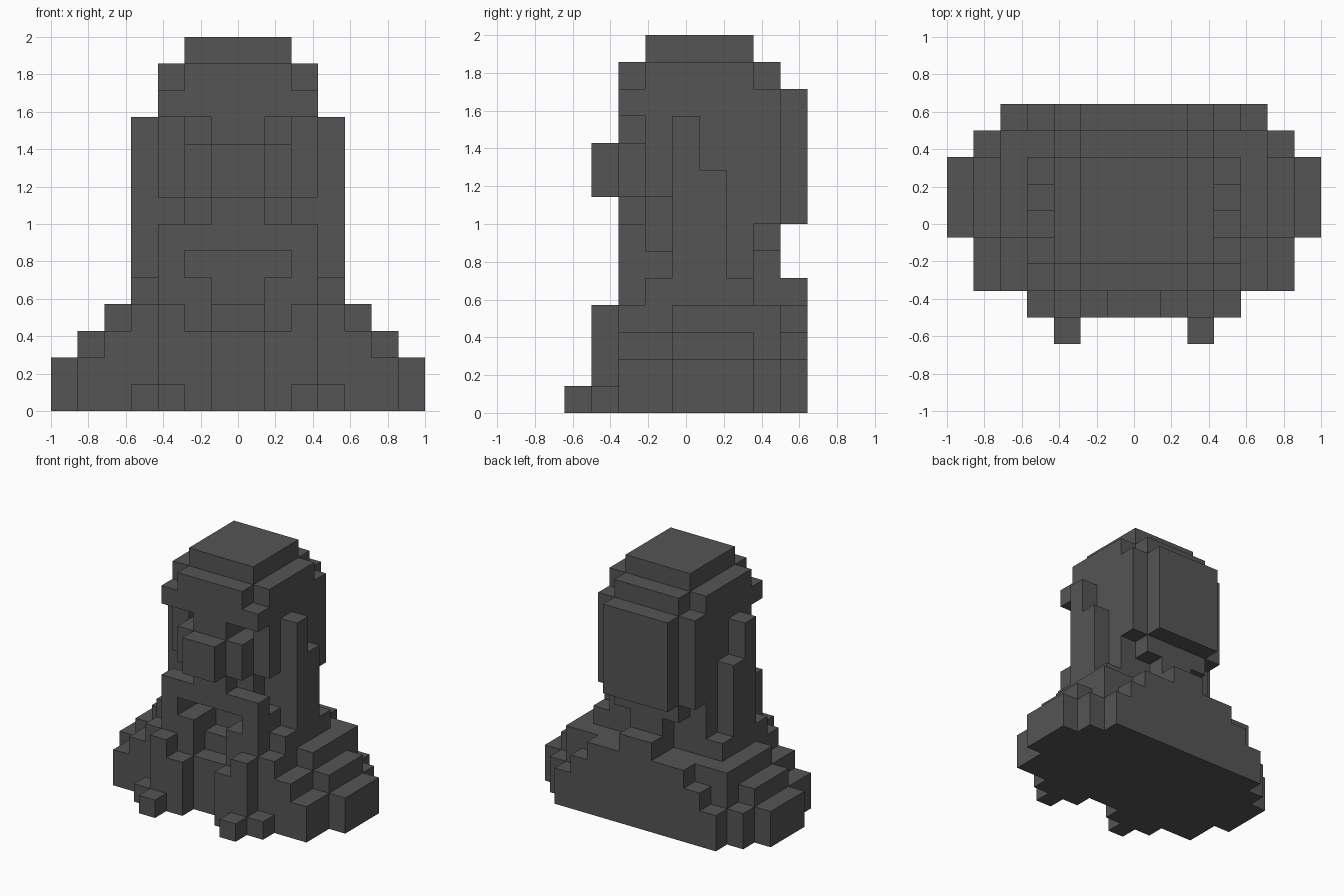
import bpy, bmesh
from mathutils import Vector

cube = bpy.data.objects.get("Cube")
if cube:
    bpy.data.objects.remove(cube, do_unlink=True)

U = 1 / 7        # edge of one block
DEPTH = 9        # blocks from front to back

stone = bpy.data.materials.new("dark grey stone")
stone.use_nodes = True
GREY = (0.09, 0.09, 0.09, 1)
stone.diffuse_color = GREY
stone.node_tree.nodes["Principled BSDF"].inputs["Base Color"].default_value = GREY


def pair(x0, x1, y0, y1, z0, z1):
    """Blocks from x0 to x1, mirrored over the middle plane."""
    half = {(x, y, z) for x in range(x0, x1) for y in range(y0, y1) for z in range(z0, z1)}
    return half | {(-1 - x, y, z) for x, y, z in half}


def slab(half_width, y0, y1, z0, z1):
    """Centred block."""
    return pair(0, half_width, y0, y1, z0, z1)


parts = {}

# Robe: each course is one block narrower than the one below it
robe = set()
for z in range(4):
    width = 6 - max(z - 1, 0)
    robe |= slab(width, 2, 8, z, z + 1)
    robe |= slab(width + 1, 4, 7, z, z + 1)
    robe |= slab(width - 1, 8, DEPTH, z, z + 1)
robe |= slab(5, 7, 8, 3, 4)
parts["robe"] = robe - slab(1, 2, 3, 3, 4)

# Shoulders with a narrow spine behind
parts["shoulders"] = slab(4, 4, 7, 4, 5) | pair(3, 4, 3, 4, 4, 5) | slab(1, 7, 9, 4, 5)

# Front folds and feet
parts["front_folds"] = pair(2, 3, 1, 2, 0, 4) | pair(1, 2, 1, 2, 0, 3)
parts["feet"] = pair(2, 3, 0, 1, 0, 1) | pair(3, 4, 1, 2, 0, 1)

# Beard with a T-shaped mouth cut into it and its upper back corners removed
mouth = slab(2, 2, 4, 5, 6) | slab(1, 2, 4, 4, 5)
parts["beard"] = slab(3, 2, 4, 4, 7) - mouth - pair(2, 3, 3, 4, 6, 7)

# Neck, stepping in twice under the back of the head
parts["neck"] = slab(1, 7, 8, 5, 6) | slab(2, 7, 8, 6, 7)

# Head with sunken eyes and hollow jaw corners
eyes = pair(1, 2, 3, 4, 10, 11)
jaw_corners = pair(2, 3, 3, 4, 7, 8)
parts["head"] = slab(3, 4, 7, 5, 7) | slab(3, 3, 8, 7, 12) - eyes - jaw_corners
parts["back_panel"] = slab(2, 8, DEPTH, 7, 12)

# Face features
parts["brow"] = slab(3, 2, 3, 11, 12) | slab(1, 2, 3, 10, 11)
parts["nose"] = slab(1, 1, 3, 8, 10) | slab(1, 2, 3, 7, 8)
parts["cheeks"] = pair(1, 2, 2, 3, 8, 10)
parts["ears"] = pair(3, 4, 4, 5, 5, 11) | pair(3, 4, 5, 6, 5, 9)

# Stepped crown
parts["crown_lower"] = slab(2, 2, 8, 12, 13) | slab(3, 3, 7, 12, 13)
parts["crown_top"] = slab(2, 3, 7, 13, 14)

solid = set().union(*parts.values())


def make_part(name, cells):
    """Skin the blocks, leaving out faces buried in the model."""
    bm = bmesh.new()
    for cell in sorted(cells):
        centre = Vector(cell) + Vector((0.5, 0.5 - DEPTH / 2, 0.5))
        for axis in range(3):
            for sign in (-1, 1):
                near = list(cell)
                near[axis] += sign
                if tuple(near) in solid:
                    continue
                n, a, b = Vector(), Vector(), Vector()
                n[axis] = sign * 0.5
                a[(axis + 1) % 3] = 0.5
                b[(axis + 2) % 3] = 0.5 * sign
                corners = (-a - b, a - b, a + b, b - a)
                bm.faces.new([bm.verts.new((centre + n + c) * U) for c in corners])
    bmesh.ops.remove_doubles(bm, verts=bm.verts[:], dist=1e-4)
    bmesh.ops.dissolve_limit(bm, angle_limit=0.01, verts=bm.verts[:], edges=bm.edges[:])
    mesh = bpy.data.meshes.new(name)
    bm.to_mesh(mesh)
    bm.free()
    mesh.materials.append(stone)
    bpy.context.collection.objects.link(bpy.data.objects.new(name, mesh))


for part_name, part_cells in parts.items():
    make_part(part_name, part_cells)
